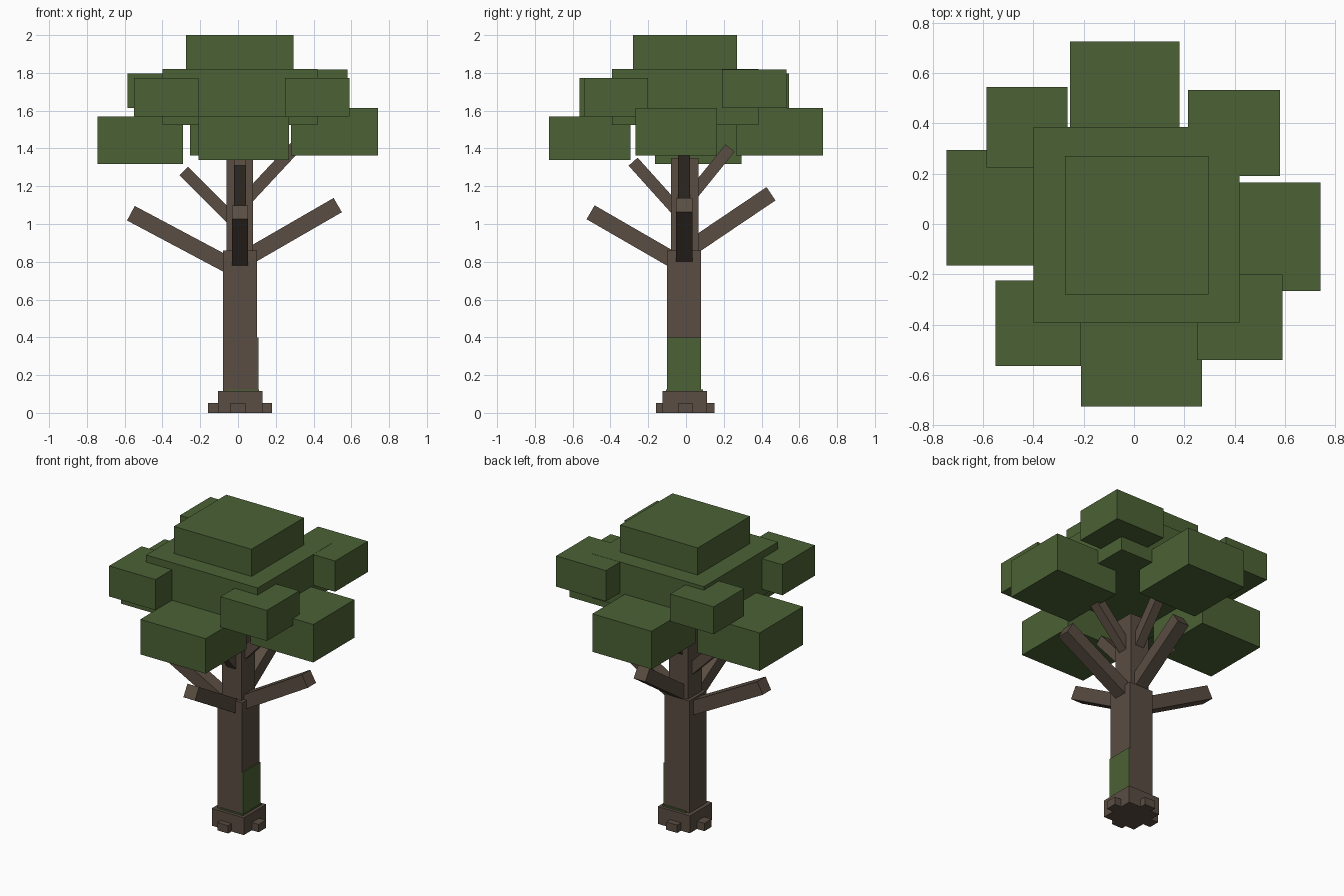
import bpy
import math
from mathutils import Matrix, Vector

if "Cube" in bpy.data.objects:
    bpy.data.objects.remove(bpy.data.objects["Cube"])


def material(name, rgb):
    m = bpy.data.materials.new(name)
    m.diffuse_color = (*rgb, 1)
    m.use_nodes = True
    m.node_tree.nodes["Principled BSDF"].inputs["Base Color"].default_value = m.diffuse_color
    return m


BARK = material("brown bark", (0.102, 0.075, 0.054))
LEAF = material("leaf green", (0.070, 0.122, 0.035))
CX, CY = 0.01, -0.01  # trunk axis


def cube(name, mat, matrix):
    bpy.ops.mesh.primitive_cube_add(size=1)
    ob = bpy.context.object
    ob.name = name
    ob.data.transform(matrix)
    ob.data.materials.append(mat)
    return ob


def box(name, mat, x0, x1, y0, y1, z0, z1):
    centre = Vector((x0 + x1, y0 + y1, z0 + z1)) / 2
    size = Matrix.Diagonal((x1 - x0, y1 - y0, z1 - z0, 1))
    return cube(name, mat, Matrix.Translation(centre) @ size)


def branch(name, heading, reach, tip_z, pitch, thick):
    """Square beam rising outward from inside the trunk to its tip centre."""
    h, p = math.radians(heading), math.radians(pitch)
    length = (reach - 0.025) / math.cos(p)
    tip = Vector((CX + reach * math.cos(h), CY + reach * math.sin(h), tip_z))
    turn = Matrix.Rotation(h, 4, 'Z') @ Matrix.Rotation(-p, 4, 'Y')
    shape = Matrix.Translation((-length / 2, 0, 0)) @ Matrix.Diagonal((length, thick, thick, 1))
    return cube(name, BARK, Matrix.Translation(tip) @ turn @ shape)


# Trunk
box("trunk_base", BARK, -0.105, 0.13, -0.125, 0.11, 0, 0.115)
box("lower_trunk", BARK, -0.08, 0.10, -0.10, 0.08, 0.10, 0.86)
box("upper_trunk", BARK, -0.06, 0.08, -0.08, 0.065, 0.85, 1.35)

# Root stubs on the four sides of the base
box("root_right", BARK, 0.12, 0.18, -0.04, 0.035, 0, 0.052)
box("root_left", BARK, -0.16, -0.095, -0.04, 0.035, 0, 0.052)
box("root_front", BARK, -0.04, 0.04, -0.16, -0.115, 0, 0.052)
box("root_back", BARK, -0.04, 0.04, 0.10, 0.15, 0, 0.052)

# Moss on the trunk side and a thin ledge around its foot
box("moss_patch", LEAF, 0.10, 0.108, -0.10, 0.08, 0.12, 0.40)
box("moss_ledge", LEAF, -0.06, 0.11, -0.105, 0.09, 0.115, 0.124)

# Branches: heading, reach, tip height, pitch, thickness
for name, *spec in (
    ("lower_branch_right", 0, 0.518, 1.10, 30, 0.087),
    ("lower_branch_back", 90, 0.460, 1.16, 34, 0.085),
    ("lower_branch_left", 180, 0.577, 1.057, 28, 0.087),
    ("lower_branch_front", 270, 0.495, 1.062, 30, 0.085),
    ("upper_branch_right", 0, 0.305, 1.42, 47, 0.064),
    ("upper_branch_back", 90, 0.243, 1.402, 51, 0.062),
    ("upper_branch_left", 180, 0.297, 1.28, 45, 0.064),
    ("upper_branch_front", 270, 0.270, 1.33, 48, 0.064),
):
    branch(name, *spec)

# Leaf blocks
for name, *size in (
    ("canopy_top", -0.275, 0.295, -0.28, 0.27, 1.81, 2.0),
    ("canopy_middle", -0.40, 0.42, -0.393, 0.385, 1.525, 1.82),
    ("leaves_front", -0.21, 0.27, -0.725, -0.295, 1.338, 1.57),
    ("leaves_back", -0.255, 0.18, 0.265, 0.725, 1.363, 1.615),
    ("leaves_left", -0.745, -0.29, -0.165, 0.293, 1.318, 1.57),
    ("leaves_right", 0.28, 0.74, -0.267, 0.165, 1.363, 1.615),
    ("leaves_front_left", -0.55, -0.21, -0.565, -0.225, 1.57, 1.773),
    ("leaves_front_right", 0.25, 0.59, -0.54, -0.20, 1.57, 1.773),
    ("leaves_back_left", -0.585, -0.265, 0.225, 0.545, 1.615, 1.797),
    ("leaves_back_right", 0.215, 0.58, 0.19, 0.533, 1.615, 1.819),
):
    box(name, LEAF, *size)
